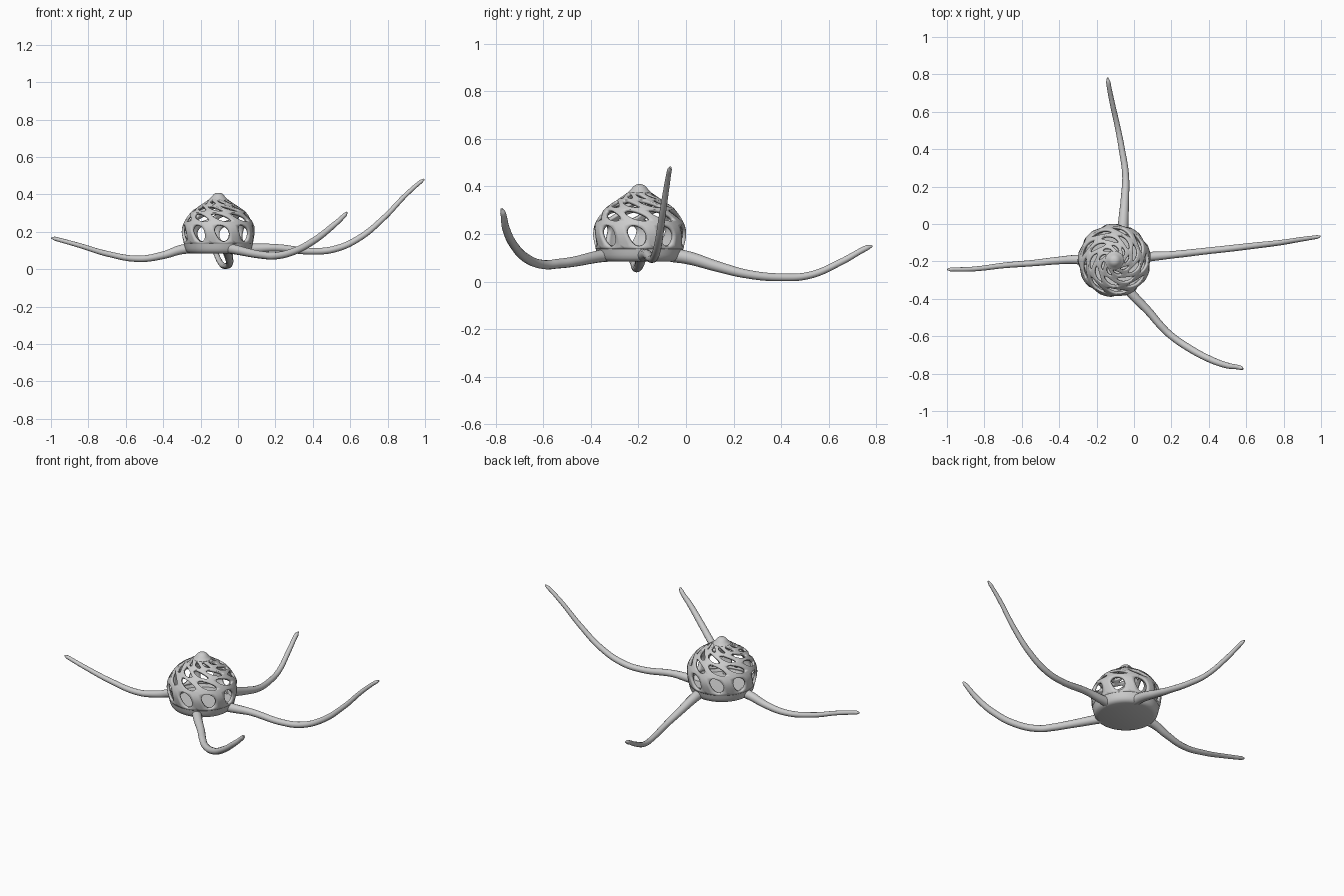
import bpy, bmesh, math
from mathutils import Vector

if "Cube" in bpy.data.objects:
    bpy.data.objects.remove(bpy.data.objects["Cube"])

CX, CY = -0.105, -0.195
N = 9           # holes per ring
SUB = 8         # edge divisions per lattice cell

# dome profile: radius, height, swirl angle (degrees)
PROFILE = [(.184, .137, 0), (.196, .20, -4), (.184, .25, -12), (.145, .307, -42),
           (.092, .345, -80), (.050, .374, -115), (.036, .388, -140)]
# lattice rows: start and end along the profile, hole half-width, hole half-height
ROWS = [(0, 2, .29, .39), (2, 3, .33, .41), (3, 4, .33, .41), (4, 5, .27, .36)]


def smooth(ob):
    bpy.ops.object.select_all(action='DESELECT')
    ob.select_set(True)
    bpy.context.view_layer.objects.active = ob
    bpy.ops.object.shade_smooth_by_angle(angle=math.radians(45))


def finish(name, bm):
    bmesh.ops.remove_doubles(bm, verts=bm.verts, dist=0.0004)
    bmesh.ops.recalc_face_normals(bm, faces=bm.faces)
    me = bpy.data.meshes.new(name)
    bm.to_mesh(me)
    bm.free()
    ob = bpy.data.objects.new(name, me)
    bpy.context.collection.objects.link(ob)
    smooth(ob)
    return ob


def spline(pts, t):
    i = min(int(t), len(pts) - 2)
    f = t - i
    a, b, c, d = (Vector(pts[max(0, min(len(pts) - 1, i + k))]) for k in (-1, 0, 1, 2))
    return b + 0.5 * f * (c - a + f * (2*a - 5*b + 4*c - d + f * (3*(b - c) + d - a)))


def surface(u, t):
    r, z, tw = spline(PROFILE, t)
    a = 2 * math.pi * u / N + math.radians(tw)
    return Vector((CX + r * math.cos(a), CY + r * math.sin(a), z))


# perforated dome: every cell is a frame between its border and an oval hole
bm = bmesh.new()
steps = [k / SUB - .5 for k in range(SUB)]
border = ([(s, -.5) for s in steps] + [(.5, s) for s in steps]
          + [(-s, .5) for s in steps] + [(-.5, -s) for s in steps])
for row, (t0, t1, hw, hh) in enumerate(ROWS):
    for col in range(N):
        rings = []
        for w in (0, .5, 1):
            ring = []
            for x, y in border:
                ang = math.atan2(y, x)
                px = x + (hw * math.cos(ang) - x) * w
                py = y + (hh * math.sin(ang) - y) * w
                u = col + .5 * (row % 2) + px
                ring.append(bm.verts.new(surface(u, t0 + (py + .5) * (t1 - t0))))
            rings.append(ring)
        for r0, r1 in zip(rings, rings[1:]):
            for k in range(len(r0)):
                j = (k + 1) % len(r0)
                bm.faces.new((r0[k], r0[j], r1[j], r1[k]))
dome = finish("perforated_dome", bm)
mod = dome.modifiers.new("thickness", 'SOLIDIFY')
mod.thickness = 0.015
mod.offset = -1


# turned solid parts
def lathe(name, prof, seg=64):
    bm = bmesh.new()
    vs = [bm.verts.new((CX + r, CY, z)) for r, z in prof]
    es = [bm.edges.new(p) for p in zip(vs, vs[1:])]
    bmesh.ops.spin(bm, geom=vs + es, cent=(CX, CY, 0), axis=(0, 0, 1),
                   angle=2 * math.pi, steps=seg)
    return finish(name, bm)


lathe("base_dish", [(0, .084), (.150, .084), (.164, .089), (.173, .099), (.178, .112),
                    (.181, .125), (.184, .138), (.170, .138), (.163, .122), (0, .118)])
lathe("top_knob", [(.040, .371), (.050, .374), (.041, .382), (.034, .390), (.027, .399),
                   (.018, .406), (.008, .409), (0, .409), (0, .398), (.022, .386),
                   (.040, .371)], 32)


# tapering arms: path points, thick at the dish and thin at the tip
def arm(name, pts, thick=1.0):
    cu = bpy.data.curves.new(name, 'CURVE')
    cu.dimensions = '3D'
    cu.bevel_depth = thick
    cu.bevel_resolution = 4
    cu.resolution_u = 10
    cu.use_fill_caps = True
    sp = cu.splines.new('BEZIER')
    sp.bezier_points.add(len(pts) - 1)
    for bp, p in zip(sp.bezier_points, pts):
        bp.co, bp.radius = p[:3], p[3]
        bp.handle_left_type = bp.handle_right_type = 'AUTO'
    ob = bpy.data.objects.new(name, cu)
    bpy.context.collection.objects.link(ob)
    bpy.ops.object.select_all(action='DESELECT')
    ob.select_set(True)
    bpy.context.view_layer.objects.active = ob
    bpy.ops.object.convert(target='MESH')
    smooth(bpy.context.view_layer.objects.active)


arm("left_arm", [(-.24, -.193, .112, .026), (-.30, -.19, .106, .024), (-.40, -.195, .075, .019),
                 (-.53, -.208, .056, .016), (-.70, -.222, .083, .014), (-.85, -.240, .128, .012),
                 (-.98, -.243, .164, .010), (-.998, -.243, .169, .004)], 1.06)
arm("right_arm", [(.02, -.180, .112, .026), (.09, -.174, .112, .023), (.20, -.165, .115, .018),
                  (.40, -.143, .096, .016), (.52, -.130, .109, .016), (.65, -.115, .168, .015),
                  (.78, -.100, .275, .013), (.90, -.081, .400, .011), (.98, -.069, .470, .009),
                  (.996, -.066, .481, .004)], 1.1)
arm("back_arm", [(-.06, -.06, .112, .028), (-.057, .01, .100, .026), (-.049, .13, .064, .021),
                 (-.045, .26, .031, .017), (-.065, .40, .018, .0155), (-.088, .52, .027, .014),
                 (-.117, .65, .082, .013), (-.138, .76, .142, .011), (-.141, .782, .150, .004)], 1.06)
arm("front_arm", [(-.055, -.32, .112, .026), (-.015, -.37, .105, .024), (.085, -.475, .083, .020),
                  (.14, -.54, .075, .019), (.19, -.59, .071, .018), (.30, -.667, .096, .018),
                  (.41, -.725, .156, .017), (.50, -.757, .226, .015), (.57, -.769, .290, .011),
                  (.582, -.775, .305, .005)], 1.06)
